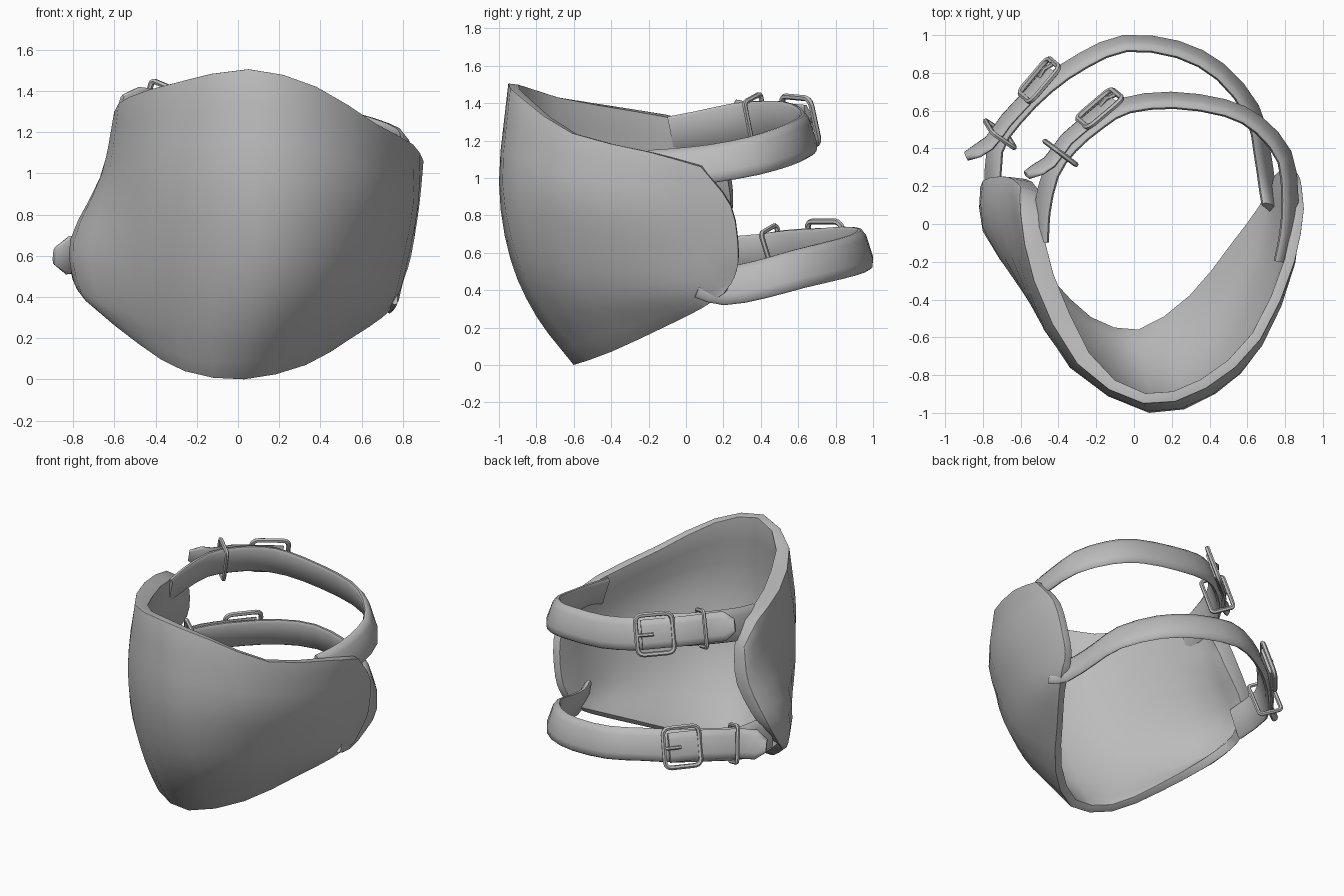
import bpy, bmesh, math
from mathutils import Vector

if "Cube" in bpy.data.objects:
    bpy.data.objects.remove(bpy.data.objects["Cube"])

grey = bpy.data.materials.new("leather_grey")
grey.diffuse_color = (0.5, 0.5, 0.5, 1)
grey.use_nodes = True
grey.node_tree.nodes["Principled BSDF"].inputs["Base Color"].default_value = grey.diffuse_color


def finish(obj, angle=40):
    obj.data.materials.append(grey)
    bpy.ops.object.select_all(action='DESELECT')
    obj.select_set(True)
    bpy.context.view_layer.objects.active = obj
    bpy.ops.object.shade_smooth_by_angle(angle=math.radians(angle))


def make(name, verts, faces):
    bm = bmesh.new()
    vs = [bm.verts.new(v) for v in verts]
    for f in faces:
        bm.faces.new([vs[i] for i in f])
    bmesh.ops.recalc_face_normals(bm, faces=bm.faces)
    me = bpy.data.meshes.new(name)
    bm.to_mesh(me)
    bm.free()
    obj = bpy.data.objects.new(name, me)
    bpy.context.collection.objects.link(obj)
    return obj


def spline(pts, n=2):
    """Smooth a polyline with n steps per span."""
    p = [Vector(q) for q in pts]
    p = [2 * p[0] - p[1]] + p + [2 * p[-1] - p[-2]]
    out = []
    for i in range(1, len(p) - 2):
        a, b, c, d = p[i - 1:i + 3]
        for k in range(n):
            t = k / n
            out.append(0.5 * (2 * b + (c - a) * t + (2 * a - 5 * b + 4 * c - d) * t * t
                              + (3 * b - a - 3 * c + d) * t ** 3))
    return out + [p[-2]]


def frame(path, i):
    """Tangent, width and outward directions of a strap leaning inward."""
    t = (path[min(i + 1, len(path) - 1)] - path[max(i - 1, 0)]).normalized()
    w = Vector((-t.y * 0.33, t.x * 0.33, 1))
    w = (w - t * w.dot(t)).normalized()
    return t, w, t.cross(w)


def strap(name, pts, hw, ht, pointed=False):
    path = spline(pts)
    prof = [(-0.85, -1), (-1, -0.4), (-0.95, 0.3), (-0.55, 1), (0.55, 1), (0.95, 0.3), (1, -0.4), (0.85, -1)]
    m, verts, faces = len(prof), [], []
    for i, p in enumerate(path):
        t, w, n = frame(path, i)
        s = hw * (0.45 if pointed and i == len(path) - 1 else 1)
        verts += [p + w * a * s + n * b * ht for a, b in prof]
        if i:
            faces += [((i - 1) * m + j, (i - 1) * m + (j + 1) % m,
                       i * m + (j + 1) % m, i * m + j) for j in range(m)]
    faces += [tuple(range(m)), tuple(range(len(verts) - m, len(verts)))]
    finish(make(name, verts, faces), 65)
    return path


def wire(name, pts, r, cyclic=True):
    cu = bpy.data.curves.new(name, 'CURVE')
    cu.dimensions = '3D'
    cu.bevel_depth = r
    cu.bevel_resolution = 1
    cu.use_fill_caps = True
    sp = cu.splines.new('POLY')
    sp.points.add(len(pts) - 1)
    for q, p in zip(sp.points, pts):
        q.co = (*p, 1)
    sp.use_cyclic_u = cyclic
    obj = bpy.data.objects.new(name, cu)
    bpy.context.collection.objects.link(obj)
    bpy.ops.object.select_all(action='DESELECT')
    obj.select_set(True)
    bpy.context.view_layer.objects.active = obj
    bpy.ops.object.convert(target='MESH')
    finish(bpy.context.object, 50)


def rounded(c, u, v, hu, hv, r):
    """Rounded rectangle spanned by u and v."""
    out = []
    for k, (a, b) in enumerate([(1, 1), (-1, 1), (-1, -1), (1, -1)]):
        for s in range(4):
            ang = math.radians(90 * k + 30 * s)
            out.append(c + u * (a * (hu - r) + r * math.cos(ang))
                       + v * (b * (hv - r) + r * math.sin(ang)))
    return out


# Curved guard: rows run from the top rim to the bottom rim, left to right
rows = [
    [(-.60, .20, 1.17), (-.60, .05, 1.30), (-.53, -.30, 1.37), (-.30, -.74, 1.44), (.05, -.95, 1.505),
     (.38, -.87, 1.42), (.67, -.61, 1.24), (.85, -.2, 1.14), (.90, .08, 1.06)],
    [(-.67, .25, .95), (-.66, .03, 1.0), (-.56, -.35, 1.02), (-.34, -.76, 1.0), (.08, -1.0, .98),
     (.43, -.90, .96), (.68, -.64, .90), (.85, -.2, .85), (.88, .24, .85)],
    [(-.80, .23, .70), (-.80, -.02, .66), (-.59, -.36, .62), (-.34, -.70, .60), (.08, -.94, .57),
     (.44, -.79, .57), (.67, -.46, .57), (.80, -.1, .58), (.84, .28, .60)],
    [(-.81, .12, .52), (-.76, -.07, .42), (-.56, -.33, .34), (-.30, -.62, .27), (.05, -.80, .26),
     (.39, -.64, .30), (.61, -.33, .34), (.76, .0, .40), (.80, .26, .47)],
    [(-.78, .04, .44), (-.69, -.10, .34), (-.48, -.31, .17), (-.26, -.53, .04), (.03, -.60, .0),
     (.33, -.40, .07), (.55, -.12, .20), (.70, .08, .30), (.78, .20, .38)],
]
cols = [spline(c, 3) for c in zip(*rows)]
grid = [spline(r) for r in zip(*cols)]
nc = len(grid[0])
guard = make("guard_shell", [p for r in grid for p in r],
             [(i * nc + j, (i + 1) * nc + j, (i + 1) * nc + j + 1, i * nc + j + 1)
              for i in range(len(grid) - 1) for j in range(nc - 1)])
# Make the front of the sheet the outer side
mid = guard.data.polygons[(nc - 1) * 4 + nc // 2]
if mid.normal.y > 0:
    guard.data.flip_normals()
finish(guard, 80)
# Padding is thicker on the upper left wall
pad = guard.vertex_groups.new(name="padding")
for v in guard.data.vertices:
    left = min(1, max(0, (-v.co.x - 0.1) / 0.35))
    high = min(1, max(0, (v.co.z - 0.45) / 0.5))
    pad.add([v.index], 0.5 + 0.5 * left * high, 'REPLACE')
sol = guard.modifiers.new("thickness", 'SOLIDIFY')
sol.thickness = 0.11
sol.offset = -1
sol.vertex_group = "padding"
bev = guard.modifiers.new("soft_rim", 'BEVEL')
bev.width = 0.026
bev.segments = 3
bev.limit_method = 'ANGLE'
bev.angle_limit = math.radians(55)

# Straps, each with a loose tail, buckle, prong and keeper loop
sets = {
    "upper": ([(.79, -.2, 1.05), (.82, -.05, 1.06), (.83, .14, 1.08), (.80, .36, 1.12), (.66, .53, 1.17),
               (.48, .62, 1.21), (.2, .66, 1.24), (-.05, .63, 1.28), (-.2, .54, 1.31), (-.34, .42, 1.31),
               (-.44, .28, 1.30), (-.49, .08, 1.26), (-.50, -.08, 1.23)],
              [(-.11, .66, 1.30), (-.24, .55, 1.31), (-.36, .45, 1.32), (-.45, .33, 1.32), (-.57, .26, 1.34)]),
    "lower": ([(.73, .08, .46), (.71, .2, .425), (.68, .4, .46), (.63, .6, .515), (.46, .81, .565),
               (.23, .93, .60), (-.05, .96, .63), (-.27, .87, .64), (-.46, .74, .63),
               (-.63, .57, .62), (-.74, .4, .60), (-.75, .14, .58)],
              [(-.44, .82, .64), (-.55, .69, .64), (-.68, .55, .63), (-.77, .43, .61), (-.89, .36, .60)]),
}
for label, (ring, tail) in sets.items():
    strap(label + "_strap", ring, 0.108, 0.023)
    path = strap(label + "_strap_tail", tail, 0.098, 0.016, True)
    # Buckle frame and prong
    t, w, n = frame(path, 1)
    c = path[1] + n * 0.01
    wire(label + "_buckle", rounded(c, t, w, 0.12, 0.13, 0.04), 0.016)
    wire(label + "_prong", [c - t * 0.115, c - t * 0.06 + n * 0.02, c - t * 0.01 + n * 0.01], 0.012, False)
    # Keeper loop around both layers
    t, w, n = frame(path, 5)
    wire(label + "_keeper", rounded(path[5] - n * 0.02, n, w, 0.075, 0.12, 0.02), 0.014)
